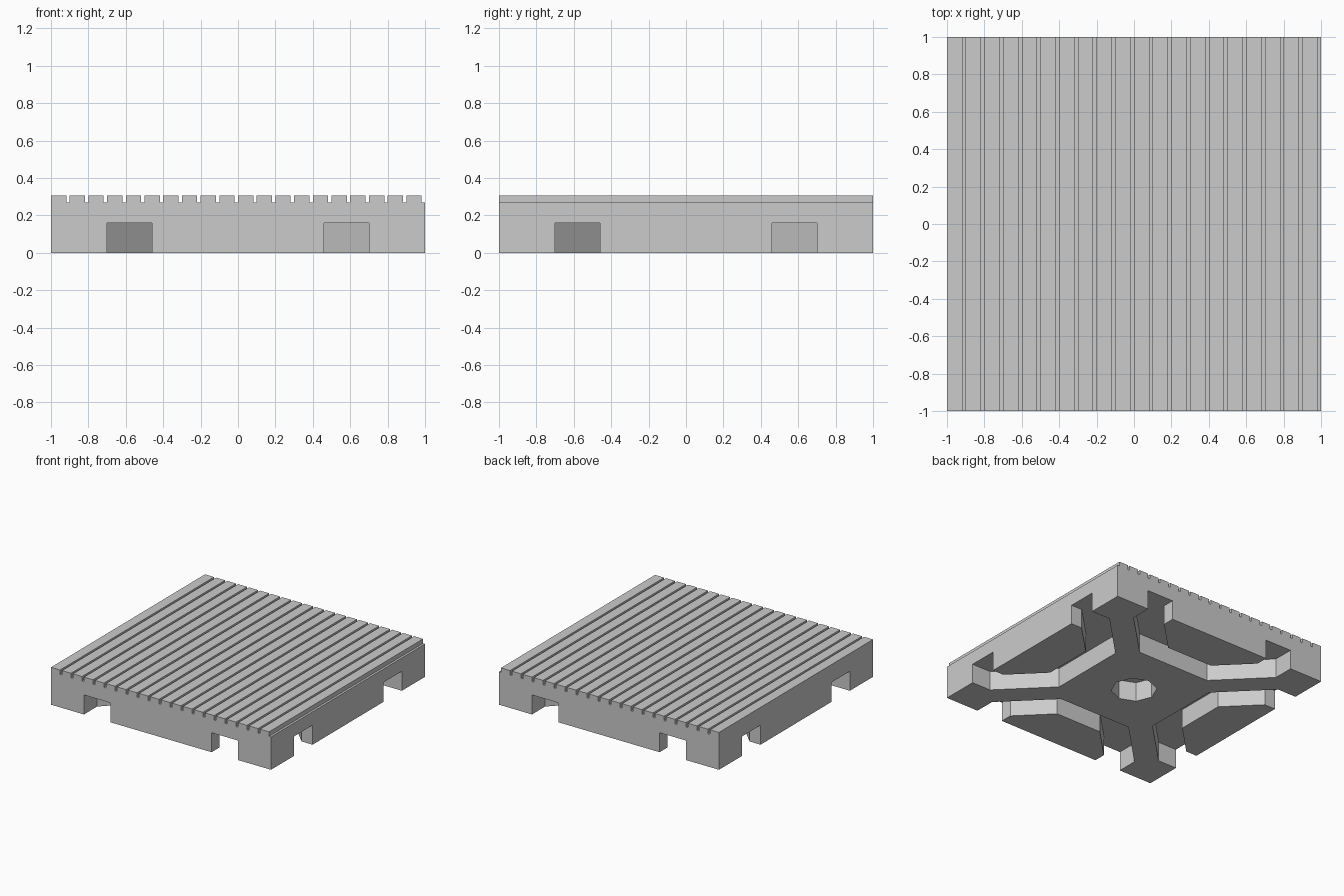
import bpy
import bmesh
from math import cos, sin, pi
from mathutils import Matrix, Vector

cube = bpy.data.objects.get("Cube")
if cube:
    bpy.data.objects.remove(cube, do_unlink=True)

HEIGHT = 0.307
GROOVE_Z = 0.27
CHANNEL_Z = 0.16
GROOVE_W = 0.018
PITCH = 0.1

grey = bpy.data.materials.new("plain_grey")
grey.use_nodes = True
colour = (0.6, 0.6, 0.6, 1)
grey.diffuse_color = colour
grey.node_tree.nodes["Principled BSDF"].inputs["Base Color"].default_value = colour


def add_prism(bm, points, direction):
    """Extrude a flat outline along a direction into a closed solid."""
    base = bm.faces.new([bm.verts.new(p) for p in points])
    extruded = bmesh.ops.extrude_face_region(bm, geom=[base], use_keep_orig=True)
    moved = [v for v in extruded["geom"] if isinstance(v, bmesh.types.BMVert)]
    bmesh.ops.translate(bm, verts=moved, vec=direction)


def make_object(name, bm):
    bmesh.ops.recalc_face_normals(bm, faces=bm.faces)
    mesh = bpy.data.meshes.new(name)
    bm.to_mesh(mesh)
    bm.free()
    mesh.materials.append(grey)
    obj = bpy.data.objects.new(name, mesh)
    bpy.context.collection.objects.link(obj)
    return obj


# Deck body: ribbed profile swept from front to back
profile = [(-1, 0), (-1, HEIGHT)]
for i in range(20):
    end = -1 + PITCH * (i + 1)
    start = end - GROOVE_W
    profile += [(start, HEIGHT), (start, GROOVE_Z), (end, GROOVE_Z)]
    if i < 19:
        profile.append((end, HEIGHT))
profile.append((1, 0))
bm = bmesh.new()
add_prism(bm, [(x, -1, z) for x, z in profile], Vector((0, 2, 0)))
deck = make_object("grooved_deck", bm)

# Underside channels: one U-shaped channel per side, leaving feet, arms and edge blocks
half = [(0.7, -1.1), (0.7, -0.83), (0.33, -0.46)]
inner = [(0.21, -0.65), (0.46, -0.9), (0.46, -1.1)]
channel = half + [(-x, y) for x, y in reversed(half)]
channel += [(-x, y) for x, y in reversed(inner)] + inner
bm = bmesh.new()
depth = Vector((0, 0, CHANNEL_Z + 0.1))
for k in range(4):
    turn = Matrix.Rotation(k * pi / 2, 3, "Z")
    add_prism(bm, [turn @ Vector((x, y, -0.1)) for x, y in channel], depth)

# Eight-sided centre socket
socket = [(0.173 * cos(i * pi / 4), 0.173 * sin(i * pi / 4), -0.1) for i in range(8)]
add_prism(bm, socket, depth)
cutter = make_object("channel_cutter", bm)
cutter.hide_render = True

# Cut the underside and keep the finished mesh
cut = deck.modifiers.new("channels", "BOOLEAN")
cut.operation = "DIFFERENCE"
cut.solver = "EXACT"
cut.object = cutter
graph = bpy.context.evaluated_depsgraph_get()
finished = bpy.data.meshes.new_from_object(deck.evaluated_get(graph))
deck.modifiers.clear()
deck.data = finished
bpy.data.objects.remove(cutter, do_unlink=True)
